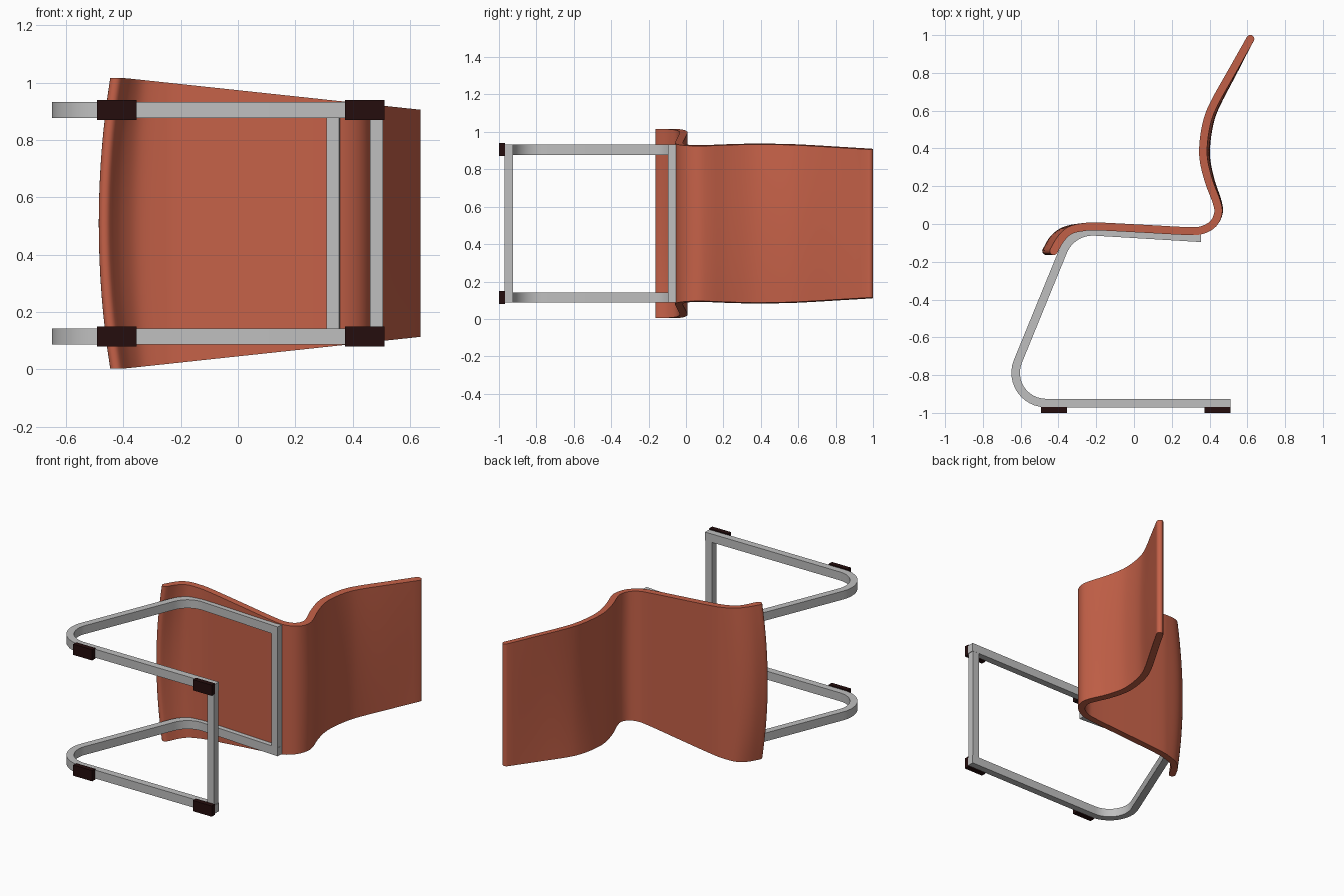
import bpy, bmesh, math
from mathutils import Vector

cube = bpy.data.objects.get("Cube")
if cube:
    bpy.data.objects.remove(cube, do_unlink=True)

MID = 0.51      # height of the chair's centre plane, as it lies on its side


def material(name, rgb, metallic=0.0):
    m = bpy.data.materials.new(name)
    m.use_nodes = True
    m.diffuse_color = (*rgb, 1)
    m.node_tree.nodes["Principled BSDF"].inputs["Base Color"].default_value = (*rgb, 1)
    return m


ORANGE = material("terracotta_shell", (0.56, 0.12, 0.065))
GREY = material("grey_steel", (0.52, 0.52, 0.52))
DARK = material("dark_rubber", (0.018, 0.004, 0.004))


def finish(name, bm, mat):
    bmesh.ops.recalc_face_normals(bm, faces=bm.faces)
    for f in bm.faces:
        f.smooth = True
    me = bpy.data.meshes.new(name)
    bm.to_mesh(me)
    bm.free()
    me.set_sharp_from_angle(angle=math.radians(35))
    me.materials.append(mat)
    ob = bpy.data.objects.new(name, me)
    bpy.context.collection.objects.link(ob)
    return ob


def box(name, centre, size, mat, turn=0.0):
    bm = bmesh.new()
    bmesh.ops.create_cube(bm, size=1)
    for v in bm.verts:
        v.co = Vector(a * b for a, b in zip(v.co, size))
    ob = finish(name, bm, mat)
    ob.location = centre
    ob.rotation_euler.z = turn
    return ob


def loft(name, rings, mat, strip_caps=False):
    bm = bmesh.new()
    rows = [[bm.verts.new(p) for p in ring] for ring in rings]
    n = len(rows[0])
    for a, b in zip(rows, rows[1:]):
        for i in range(n):
            j = (i + 1) % n
            bm.faces.new((a[i], a[j], b[j], b[i]))
    for row in (rows[0], rows[-1]):
        if strip_caps:
            for i in range(n // 2 - 1):
                bm.faces.new((row[i], row[i + 1], row[n - 2 - i], row[n - 1 - i]))
        else:
            bm.faces.new(row)
    return finish(name, bm, mat)


def normals(pts):
    out = []
    for i in range(len(pts)):
        d = (pts[min(i + 1, len(pts) - 1)] - pts[max(i - 1, 0)]).normalized()
        out.append(Vector((-d.y, d.x)))
    return out


def fillet(prev, corner, nxt, r, steps=12):
    # Points of an arc that rounds a corner
    u, v = (prev - corner).normalized(), (nxt - corner).normalized()
    half = u.angle(v) / 2
    centre = corner + (u + v).normalized() * (r / math.sin(half))
    start = corner + u * (r / math.tan(half)) - centre
    sweep = math.pi - 2 * half
    side = 1 if u.x * v.y - u.y * v.x < 0 else -1
    arc = []
    for i in range(steps + 1):
        a = side * sweep * i / steps
        c, s = math.cos(a), math.sin(a)
        arc.append(centre + Vector((start.x * c - start.y * s, start.x * s + start.y * c)))
    return arc


# Frame: two bent square bars
A, B, C, D = (Vector(p) for p in ((0.51, -0.948), (-0.705, -0.948), (-0.33, -0.032), (0.355, -0.073)))
path = [A] + fillet(A, B, C, 0.16) + fillet(B, C, D, 0.17) + [D]
BAR, WIDE = 0.0225, 0.0275
norms = normals(path)
norms[0] = norms[1] = Vector((0, -1))
for side, sign in (("left", 1), ("right", -1)):
    z = MID + sign * 0.395
    rings = [[(*(p + n * a * BAR), z + b * WIDE) for a, b in ((1, 1), (1, -1), (-1, -1), (-1, 1))]
             for p, n in zip(path, norms)]
    loft(side + "_frame_bar", rings, GREY)
    # Rubber feet
    for part, x in (("front", -0.423), ("rear", 0.442)):
        box(f"{side}_{part}_foot", (x, -0.984, z), (0.137, 0.032, 0.07), DARK)

# Cross bars joining the two sides
box("floor_cross_bar", (0.483, -0.948, MID), (0.046, 0.044, 0.79), GREY)
tilt = math.atan2(D.y - C.y, D.x - C.x)
box("seat_cross_bar", (0.332, -0.0716, MID), (0.045, 0.044, 0.79), GREY, tilt)

# Seat shell: centre line of the side profile
ctrl = [Vector(p) for p in (
    (-0.425, -0.143), (-0.388, -0.08), (-0.34, -0.035), (-0.27, -0.017), (-0.19, -0.013),
    (0.05, -0.025), (0.28, -0.037), (0.36, -0.032), (0.42, 0.002), (0.446, 0.06),
    (0.436, 0.12), (0.398, 0.22), (0.37, 0.33), (0.367, 0.42), (0.386, 0.54),
    (0.425, 0.64), (0.52, 0.81), (0.616, 0.98))]


def smooth_line(c, steps=5):
    c = [2 * c[0] - c[1]] + c + [2 * c[-1] - c[-2]]
    out = []
    for p, q, r, s in zip(c, c[1:], c[2:], c[3:]):
        for k in range(steps):
            t = k / steps
            out.append(q + (r - p) * t / 2 + (2 * p - 5 * q + 4 * r - s) * t * t / 2
                       + (3 * q - p - 3 * r + s) * t ** 3 / 2)
    return out + [c[-2]]


# Offset the line to both sides, with rounded ends
THICK = 0.021
line = smooth_line(ctrl)
d0, d1 = (line[0] - line[1]).normalized(), (line[-1] - line[-2]).normalized()
angles = [math.radians(a) for a in (5, 25, 45, 65)]
head = [line[0] + d0 * THICK * math.cos(a) for a in angles]
tail = [line[-1] + d1 * THICK * math.cos(a) for a in reversed(angles)]
caps = [THICK * math.sin(a) for a in angles]
halves = caps + [THICK] * len(line) + caps[::-1]
line = head + line + tail
offs = [n * h for n, h in zip(normals(line), halves)]
outline = [p + o for p, o in zip(line, offs)] + [p - o for p, o in zip(line, offs)][::-1]


def clamp(v):
    return max(0.0, min(1.0, v))


def shell_point(p, t):
    # Narrower towards the back; front lip and backrest bow outward in the middle
    half = 0.506 - 0.107 * max(0, p.x + 0.39)
    bow = 1 - t * t
    x = p.x - 0.04 * bow * clamp((-0.25 - p.x) / 0.15)
    x += 0.016 * bow * math.sin(math.pi * clamp(p.y / 0.95))
    return (x, p.y, MID + t * half)


SPANS = 16
loft("seat_shell", [[shell_point(p, 2 * i / SPANS - 1) for p in outline] for i in range(SPANS + 1)],
     ORANGE, strip_caps=True)
